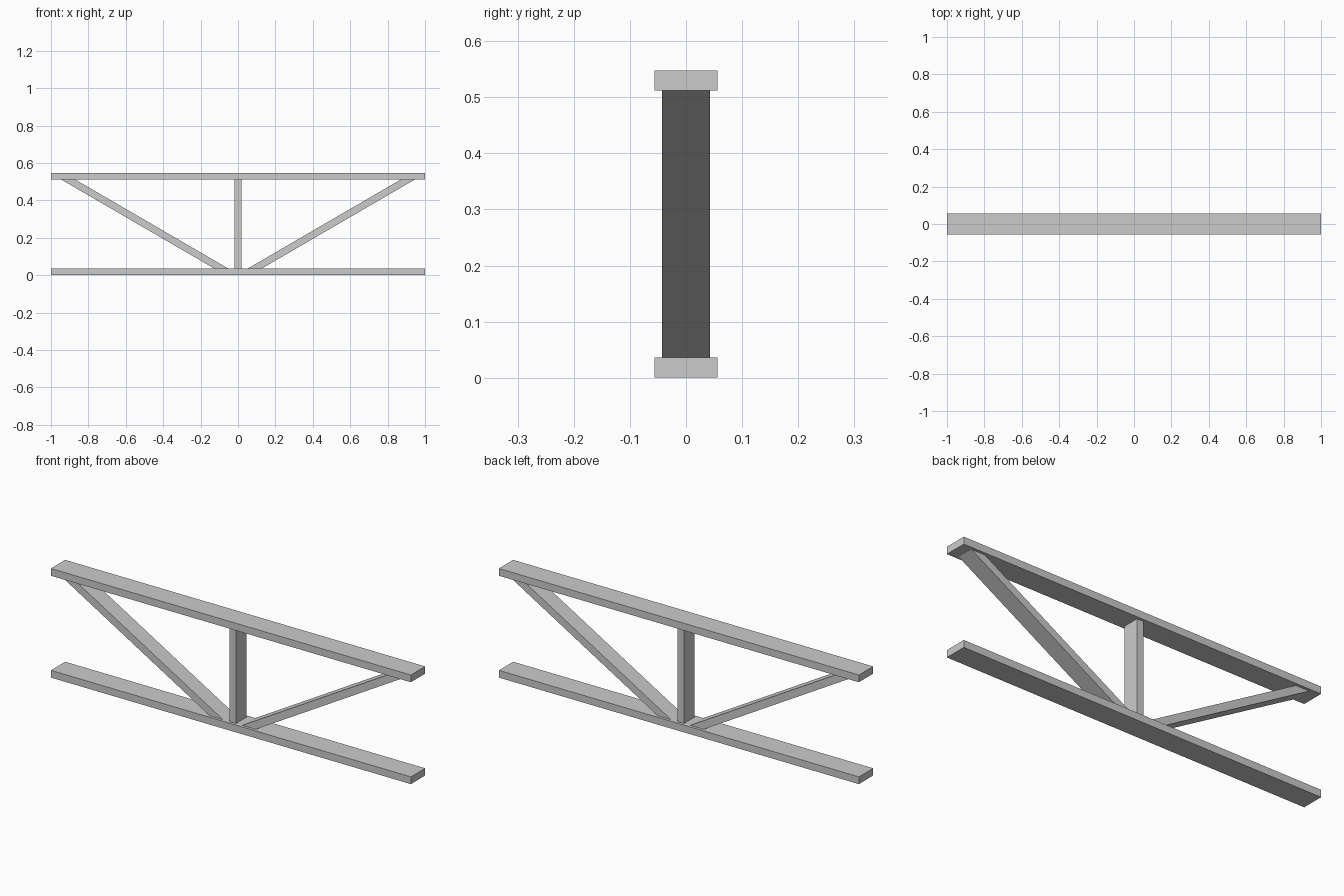
import bpy, bmesh

if "Cube" in bpy.data.objects:
    bpy.data.objects.remove(bpy.data.objects["Cube"])

CHORD_Y, WEB_Y = 0.0565, 0.0425   # half depths
Z0, Z1, TOP = 0.0365, 0.5115, 0.548


def prism(name, profile, half_y):
    """Extrude an x-z profile symmetrically along y."""
    bm = bmesh.new()
    face = bm.faces.new([bm.verts.new((x, -half_y, z)) for x, z in profile])
    ext = bmesh.ops.extrude_face_region(bm, geom=[face])
    verts = [v for v in ext["geom"] if isinstance(v, bmesh.types.BMVert)]
    bmesh.ops.translate(bm, verts=verts, vec=(0, 2 * half_y, 0))
    bmesh.ops.recalc_face_normals(bm, faces=bm.faces)
    mesh = bpy.data.meshes.new(name)
    bm.to_mesh(mesh)
    bm.free()
    obj = bpy.data.objects.new(name, mesh)
    bpy.context.collection.objects.link(obj)
    return obj


def beam(name, half_x, z_low, z_high, half_y):
    return prism(name, [(-half_x, z_low), (half_x, z_low),
                        (half_x, z_high), (-half_x, z_high)], half_y)


# Horizontal chords
beam("bottom_chord", 1.0, 0.0, Z0, CHORD_Y)
beam("top_chord", 1.0, Z1, TOP, CHORD_Y)

# Central upright
beam("center_post", 0.0185, Z0, Z1, WEB_Y)

# Diagonal braces, cut flush with the chords
for side, s in (("left", -1), ("right", 1)):
    prism(side + "_brace", [(s * 0.053, Z0), (s * 0.128, Z0),
                            (s * 0.945, Z1), (s * 0.87, Z1)], WEB_Y)
